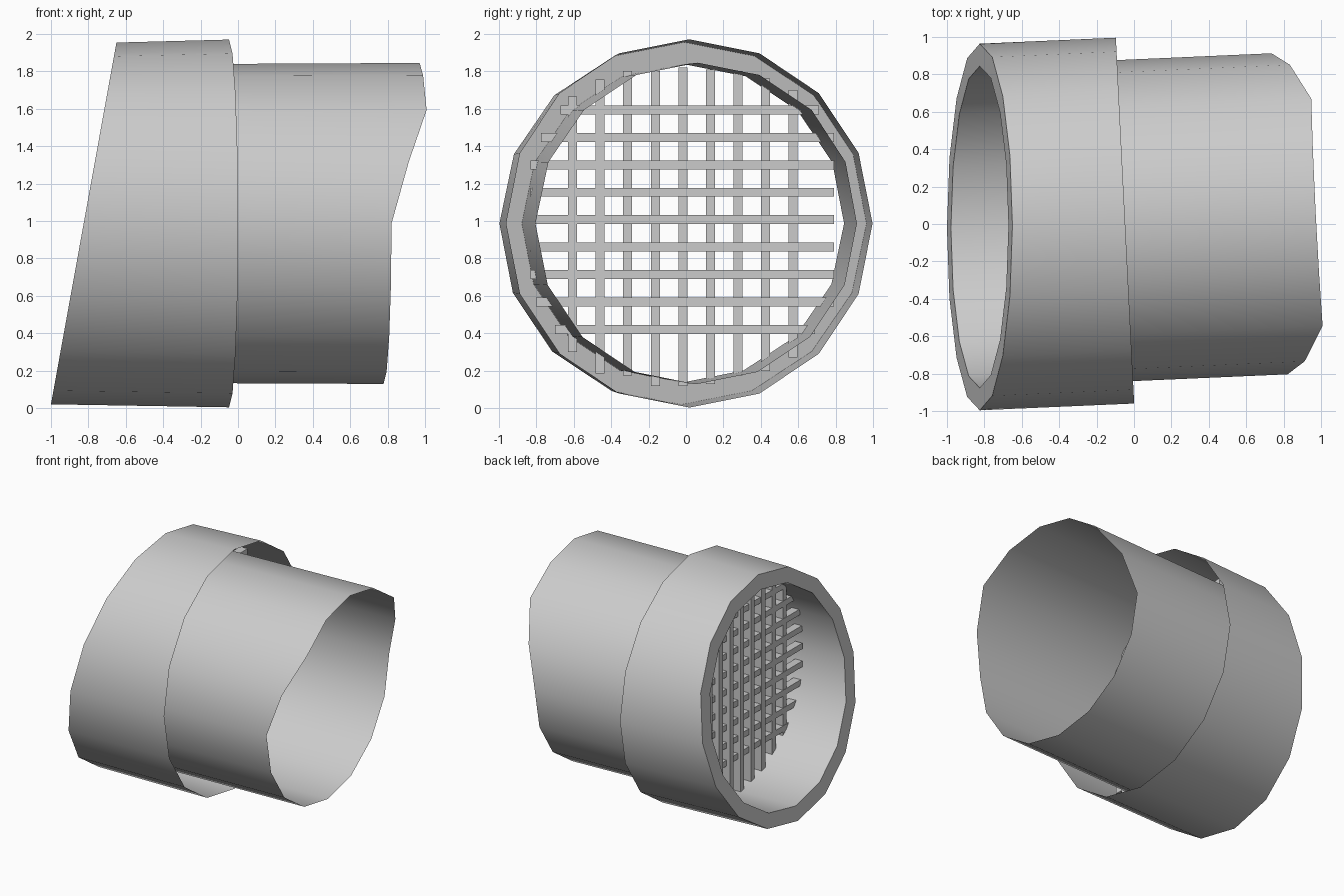
import bpy, bmesh
from math import sin, cos, pi

if "Cube" in bpy.data.objects:
    bpy.data.objects.remove(bpy.data.objects["Cube"])

SIDES = 16
ZC = 0.987


def yc(x):
    # the pipe axis drifts slightly sideways along its length
    return 0.018 + 0.044 * (x + 0.05)


def ring(bm, ry, rz, x_of):
    verts = []
    for i in range(SIDES):
        t = 2 * pi * i / SIDES
        y, z = ry * cos(t), rz * sin(t)
        x = x_of(i, y, z)
        verts.append(bm.verts.new((x, y + yc(x), ZC + z)))
    return verts


def finish(bm, name):
    me = bpy.data.meshes.new(name)
    bm.to_mesh(me)
    bm.free()
    ob = bpy.data.objects.new(name, me)
    bpy.context.collection.objects.link(ob)
    return ob


def slant(i, y, z):
    return -0.825 + 0.181 * z


def collar_end(i, y, z):
    return -0.048 - 0.05 * y


def tube_end(i, y, z):
    # square cut below, stepped-out lip above
    k = min(i, 8 - i) if i <= 8 else 0
    lift = [0, 0.095, 0.20, 0.195, 0.193][max(k, 0)]
    return 0.778 - 0.05 * y + lift


# Pipe shell: collar, slanted rim and inner tube
bm = bmesh.new()
rings = [ring(bm, 0.98, 0.983, collar_end),
         ring(bm, 0.98, 0.967, slant),
         ring(bm, 0.86, 0.85, slant),
         ring(bm, 0.86, 0.858, tube_end)]
for a, b in zip(rings, rings[1:]):
    for i in range(SIDES):
        j = (i + 1) % SIDES
        bm.faces.new((a[i], b[i], b[j], a[j]))
pipe = finish(bm, "pipe_shell")
bpy.context.view_layer.objects.active = pipe
pipe.select_set(True)
bpy.ops.object.shade_smooth_by_angle(angle=pi / 6)


def bar(bm, x, y0, y1, z0, z1, d=0.065):
    geo = bmesh.ops.create_cube(bm, size=1)
    for v in geo["verts"]:
        v.co = (x + v.co.x * d,
                (y0 + y1) / 2 + v.co.y * (y1 - y0),
                (z0 + z1) / 2 + v.co.z * (z1 - z0))


W = 0.024
PITCH = 0.147
# Grate: upright bars, low and high ends per bar
bm = bmesh.new()
ends = [(0.30, 1.665), (0.185, 1.755), (0.175, 1.80), (0.12, 1.80), (0.12, 1.82),
        (0.13, 1.81), (0.175, 1.80), (0.20, 1.76), (0.27, 1.70)]
for i, (lo, hi) in enumerate(ends):
    y = -0.605 + i * PITCH
    bar(bm, -0.467 - 0.045 * y, y - W, y + W, lo, hi)
finish(bm, "grate_upright_bars")

# Grate: cross bars, left and right ends per bar
bm = bmesh.new()
ends = [(-0.70, 0.69), (-0.80, 0.79), (-0.83, 0.79), (-0.83, 0.79), (-0.83, 0.79),
        (-0.83, 0.79), (-0.83, 0.79), (-0.775, 0.79), (-0.67, 0.71)]
for i, (lo, hi) in enumerate(ends):
    z = 0.422 + i * 0.1463
    bar(bm, -0.443, lo, hi, z - W, z + W)
finish(bm, "grate_cross_bars")
